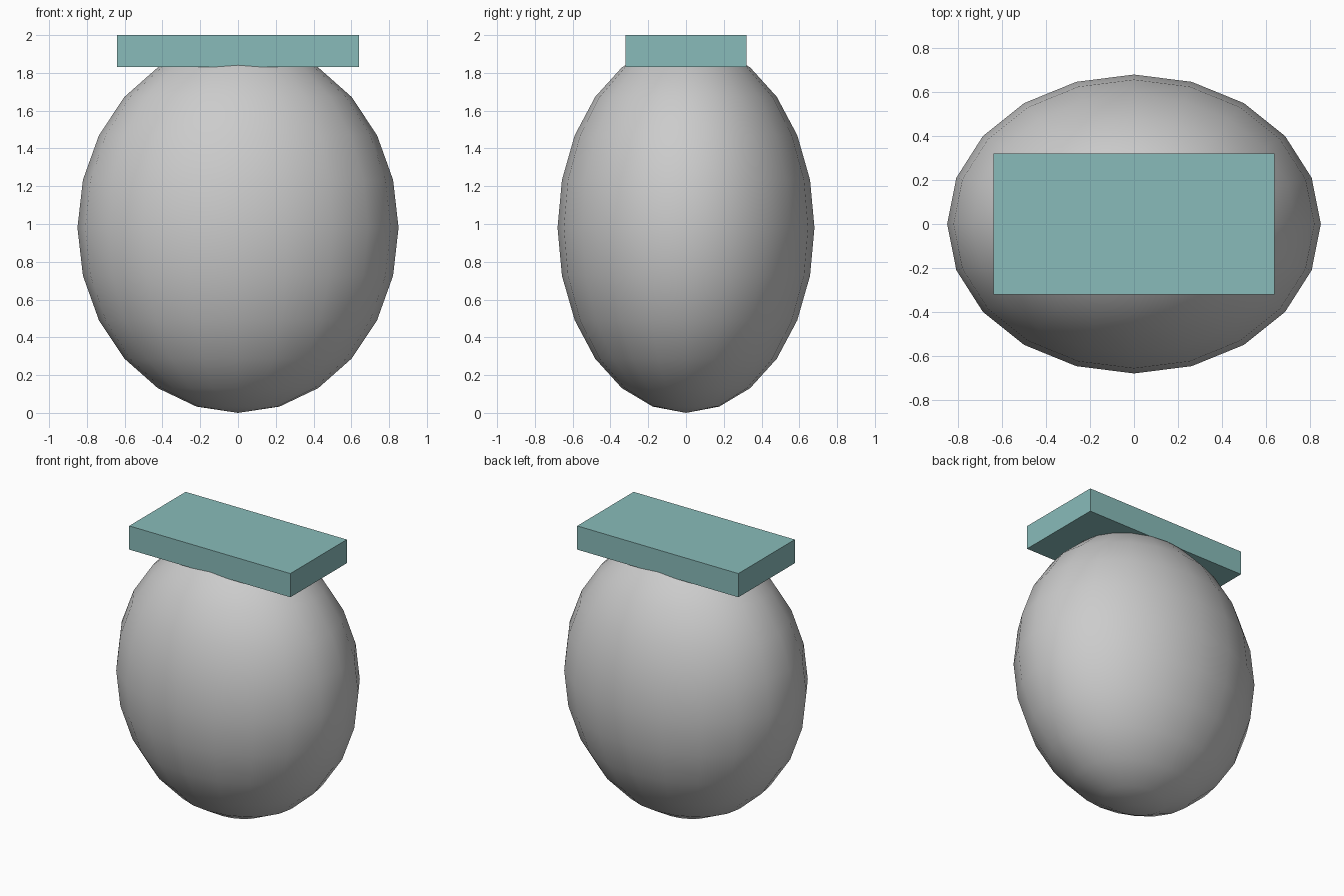
import bpy

if "Cube" in bpy.data.objects:
    bpy.data.objects.remove(bpy.data.objects["Cube"])

# Egg-shaped body: smooth 20 x 12 sphere
bpy.ops.mesh.primitive_uv_sphere_add(segments=20, ring_count=12, radius=1, location=(0, 0, 0.98))
body = bpy.context.object
body.name = "body"
body.scale = (0.85, 0.68, 0.98)
bpy.ops.object.transform_apply(location=False, rotation=False, scale=True)
bpy.ops.object.shade_smooth()

# Flat rectangular slab on top
bpy.ops.mesh.primitive_cube_add(size=1, location=(0, 0, 1.915))
slab = bpy.context.object
slab.name = "top_slab"
slab.scale = (1.28, 0.64, 0.17)
bpy.ops.object.transform_apply(location=False, rotation=False, scale=True)

# Teal colour for the slab
teal = bpy.data.materials.new("teal")
teal.diffuse_color = (0.25, 0.50, 0.49, 1)
teal.use_nodes = True
teal.node_tree.nodes["Principled BSDF"].inputs["Base Color"].default_value = teal.diffuse_color
slab.data.materials.append(teal)
